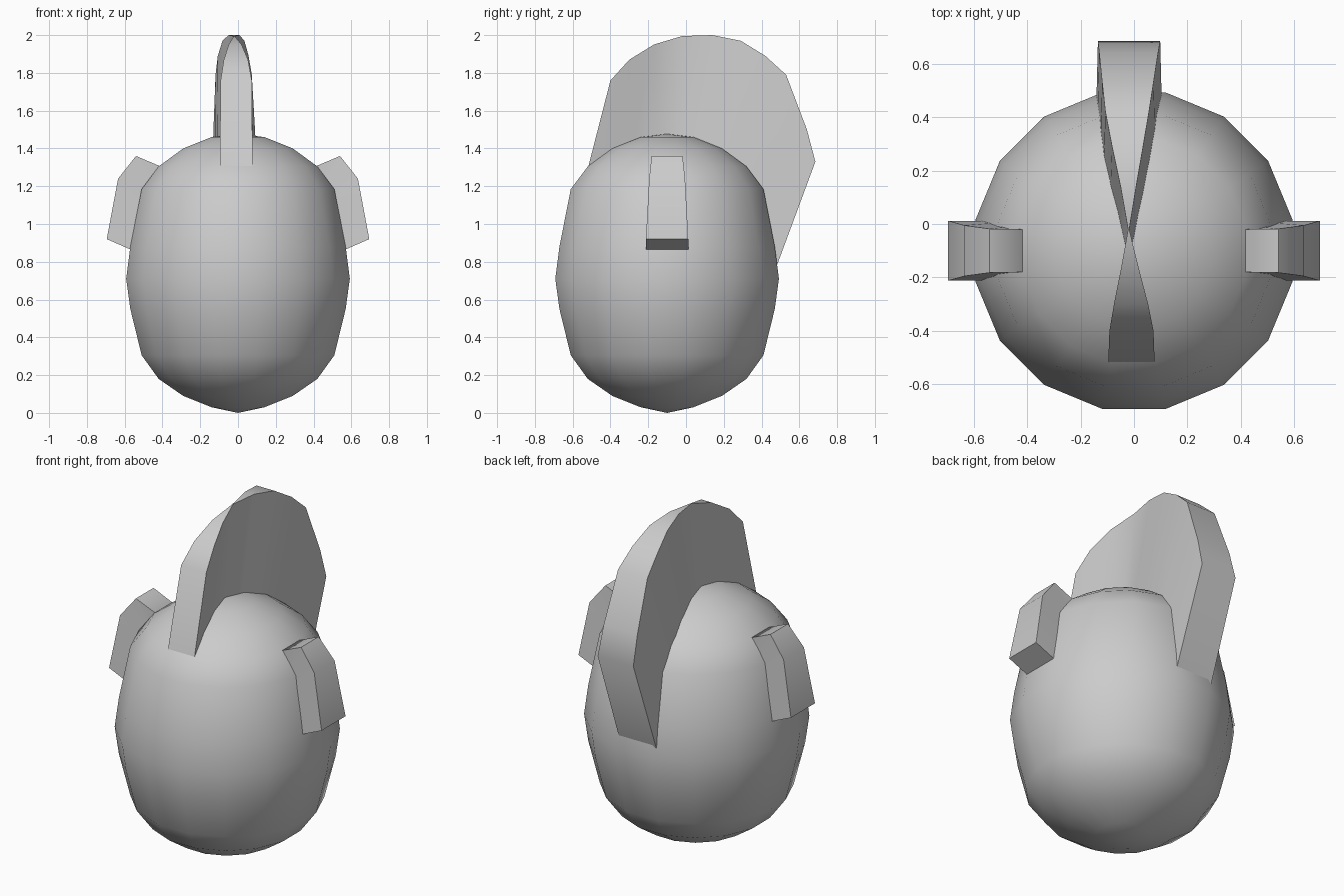
import bpy, bmesh
from math import sin, cos, pi, radians

if "Cube" in bpy.data.objects:
    bpy.data.objects.remove(bpy.data.objects["Cube"])


def finish(name, bm, angle):
    bmesh.ops.recalc_face_normals(bm, faces=bm.faces)
    mesh = bpy.data.meshes.new(name)
    bm.to_mesh(mesh)
    bm.free()
    ob = bpy.data.objects.new(name, mesh)
    bpy.context.collection.objects.link(ob)
    bpy.ops.object.select_all(action='DESELECT')
    ob.select_set(True)
    bpy.context.view_layer.objects.active = ob
    bpy.ops.object.shade_smooth_by_angle(angle=radians(angle))
    return ob


def loft(name, rings, angle):
    """Skin a list of closed cross-sections and cap both ends."""
    bm = bmesh.new()
    vs = [[bm.verts.new(p) for p in ring] for ring in rings]
    n = len(vs[0])
    for a, b in zip(vs, vs[1:]):
        for i in range(n):
            j = (i + 1) % n
            bm.faces.new((a[i], a[j], b[j], b[i]))
    bm.faces.new(vs[0])
    bm.faces.new(vs[-1])
    return finish(name, bm, angle)


# Egg-shaped body: 16-sided lathe, flat facet to the front
CY, SIDES = -0.10, 16
profile = [(0.14, 0.03), (0.29, 0.09), (0.42, 0.18), (0.51, 0.305),
           (0.57, 0.55), (0.592, 0.71), (0.57, 0.88), (0.51, 1.185),
           (0.42, 1.305), (0.29, 1.40), (0.14, 1.46)]
bm = bmesh.new()
rings = []
for r, z in profile:
    r /= cos(pi / SIDES)
    rings.append([bm.verts.new((r * cos((i + 0.5) * 2 * pi / SIDES),
                                CY + r * sin((i + 0.5) * 2 * pi / SIDES), z))
                  for i in range(SIDES)])
low, high = bm.verts.new((0, CY, 0)), bm.verts.new((0, CY, 1.477))
for i in range(SIDES):
    j = (i + 1) % SIDES
    for a, b in zip(rings, rings[1:]):
        bm.faces.new((a[i], a[j], b[j], b[i]))
    bm.faces.new((low, rings[0][j], rings[0][i]))
    bm.faces.new((high, rings[-1][i], rings[-1][j]))
finish("body", bm, 60)

# Crest: arched strip pinched at the top, walls slanting down into the body
# (y, z, left x, right x)
arch = [(-0.40, 1.76, -0.092, 0.073), (-0.30, 1.87, -0.075, 0.053),
        (-0.17, 1.95, -0.049, 0.019), (-0.02, 1.995, -0.022, -0.018),
        (0.14, 2.00, -0.050, 0.008), (0.29, 1.97, -0.082, 0.034),
        (0.42, 1.89, -0.107, 0.056), (0.53, 1.79, -0.119, 0.073),
        (0.64, 1.50, -0.130, 0.090), (0.685, 1.33, -0.135, 0.098)]
crest_rings = []
for y, z, xl, xr in arch:
    back = 0.11 + 0.13 * (y + 0.02) / 0.7 if y > -0.02 else 0.11 - 0.15 * (y + 0.02)
    crest_rings.append([(xl, y, z), (xr, y, z),
                        (xr + 0.006, y - back, z - 0.65), (xl - 0.006, y - back, z - 0.65)])
loft("crest", crest_rings, 50)

# Ears: short curved flaps on both sides, wider toward the bottom
# (outer x, z, inner x, inner z, half width)
ear = [(0.41, 1.305, 0.38, 1.20, 0.08), (0.54, 1.36, 0.40, 1.12, 0.082),
       (0.635, 1.24, 0.42, 1.02, 0.095), (0.695, 0.92, 0.42, 0.80, 0.112)]
for side, name in ((1, "ear_right"), (-1, "ear_left")):
    loft(name, [[(side * xo, CY - w, zo), (side * xo, CY + w, zo),
                 (side * xi, CY + w, zi), (side * xi, CY - w, zi)]
                for xo, zo, xi, zi, w in ear], 60)
